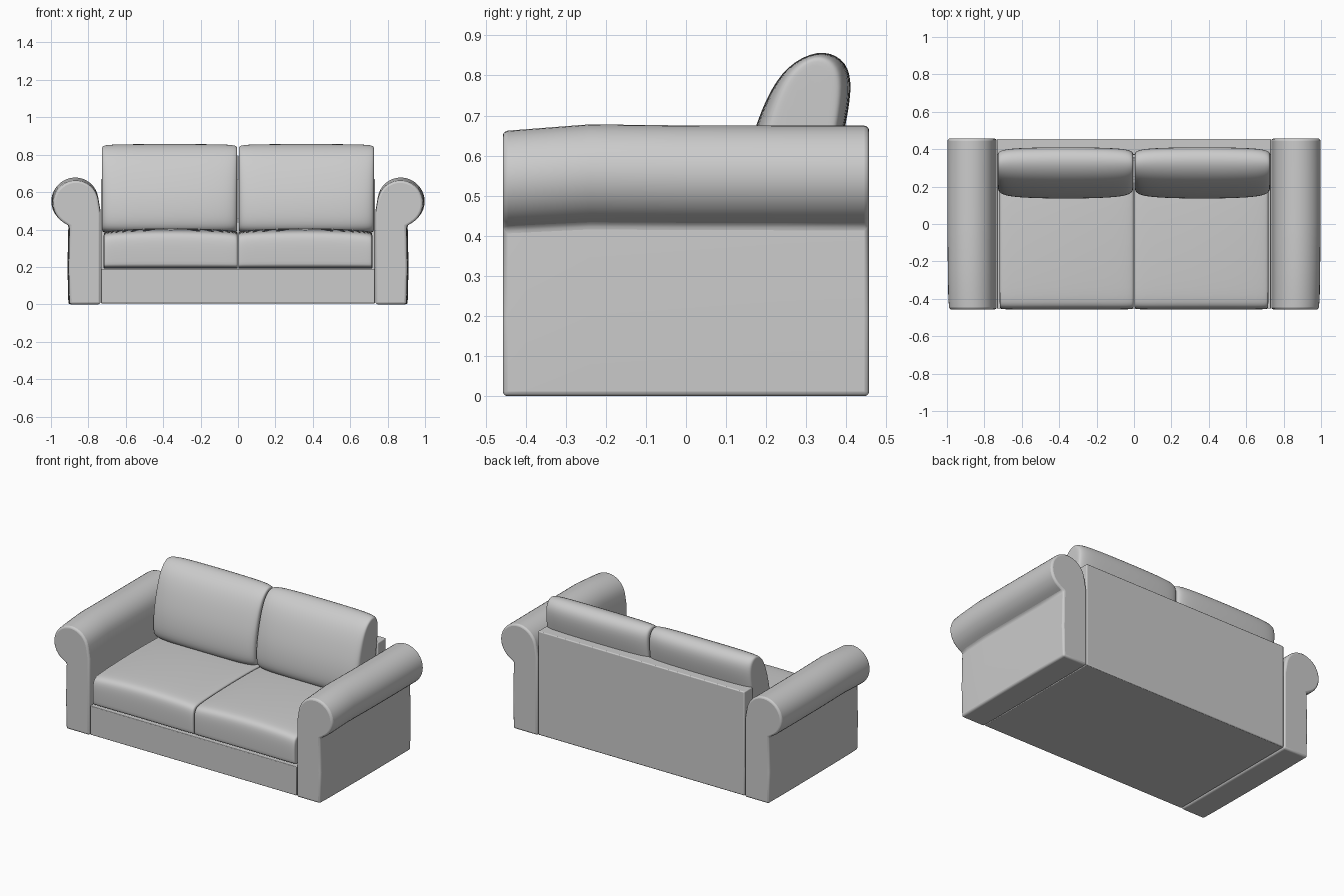
import bpy, bmesh
from math import sin, cos, radians

if "Cube" in bpy.data.objects:
    bpy.data.objects.remove(bpy.data.objects["Cube"])


def finish(name, bm):
    bmesh.ops.recalc_face_normals(bm, faces=bm.faces)
    mesh = bpy.data.meshes.new(name)
    bm.to_mesh(mesh)
    bm.free()
    ob = bpy.data.objects.new(name, mesh)
    bpy.context.collection.objects.link(ob)
    return ob


def loft(name, profile, stations, place, pivot):
    """Sweep a closed profile through (position, scale_u, scale_v) stations."""
    bm = bmesh.new()
    rings = []
    for t, su, sv in stations:
        rings.append([bm.verts.new(place(t, pivot[0] + (u - pivot[0]) * su,
                                         pivot[1] + (v - pivot[1]) * sv))
                      for u, v in profile])
    n = len(profile)
    for a, b in zip(rings, rings[1:]):
        for i in range(n):
            j = (i + 1) % n
            bm.faces.new((a[i], a[j], b[j], b[i]))
    bm.faces.new(rings[0])
    bm.faces.new(rings[-1])
    return finish(name, bm)


def box(name, lo, hi):
    bm = bmesh.new()
    bmesh.ops.create_cube(bm, size=1)
    for v in bm.verts:
        v.co = [(a + b) / 2 + c * (b - a) for a, b, c in zip(lo, hi, v.co)]
    return finish(name, bm)


def smooth(ob, bevel=0, levels=0):
    if bevel:
        m = ob.modifiers.new("Bevel", 'BEVEL')
        m.width, m.segments, m.limit_method = bevel, 3, 'ANGLE'
        m.angle_limit = radians(40)
    if levels:
        m = ob.modifiers.new("Subdivision", 'SUBSURF')
        m.levels = m.render_levels = levels
        ob.data.polygons.foreach_set("use_smooth", [True] * len(ob.data.polygons))
    else:
        bpy.ops.object.select_all(action='DESELECT')
        ob.select_set(True)
        bpy.context.view_layer.objects.active = ob
        bpy.ops.object.shade_smooth_by_angle(angle=radians(35))


# Frame: plinth and back panel
smooth(box("base", (-0.732, -0.453, 0.005), (0.732, 0.453, 0.19)), bevel=0.004)
smooth(box("back_panel", (-0.732, 0.37, 0.006), (0.732, 0.455, 0.67)), bevel=0.006)

# Rolled arms: upright wall topped by an outward scroll
roll = [(0.872 + 0.126 * cos(radians(a)), 0.553 + 0.125 * sin(radians(a)))
        for a in range(-60, 171, 10)]
arm = [(0.735, 0), (0.907, 0), (0.912, 0.2), (0.907, 0.428)] + roll + [(0.735, 0.5)]
arm_stations = [(-0.457, 0.96, 0.975), (-0.40, 0.98, 0.982), (-0.24, 0.99, 1.0),
                (0.0, 1, 0.996), (0.25, 1, 0.995), (0.457, 0.995, 0.995)]

# Soft cushion sections (y, z) and their shaping along x
seat = [(-0.452, 0.19), (-0.455, 0.205), (-0.458, 0.29), (-0.455, 0.36),
        (-0.435, 0.388), (-0.38, 0.398), (-0.1, 0.408), (0.25, 0.405),
        (0.36, 0.38), (0.37, 0.21), (0.365, 0.19)]
seat_stations = [(0.002, 0.90, 0.80), (0.002, 0.985, 0.90), (0.010, 0.995, 0.93),
                 (0.05, 1, 0.96), (0.18, 1, 0.99), (0.36, 1, 1.01), (0.54, 1, 0.99),
                 (0.67, 1, 0.95), (0.708, 0.995, 0.92), (0.718, 0.985, 0.89),
                 (0.718, 0.90, 0.80)]
back = [(0.35, 0.375), (0.19, 0.378), (0.145, 0.40), (0.132, 0.46), (0.143, 0.57),
        (0.172, 0.67), (0.203, 0.75), (0.25, 0.825), (0.33, 0.866), (0.392, 0.845),
        (0.417, 0.79), (0.40, 0.68), (0.375, 0.58), (0.37, 0.42)]
back_stations = [(0.004, 0.5, 0.85), (0.004, 0.72, 0.94), (0.014, 0.82, 0.97),
                 (0.05, 0.92, 0.99), (0.15, 0.98, 1), (0.365, 1.01, 1),
                 (0.58, 0.98, 1), (0.68, 0.92, 0.99), (0.717, 0.82, 0.97),
                 (0.728, 0.72, 0.94), (0.728, 0.5, 0.85)]

for side, s in (("right", 1), ("left", -1)):
    smooth(loft(side + "_arm", arm, arm_stations,
                lambda t, u, v: (s * u, t, v), (0.735, 0)), bevel=0.012)
    smooth(loft(side + "_seat_cushion", seat, seat_stations,
                lambda t, u, v: (s * t, u, v), (-0.04, 0.19)), levels=2)
    smooth(loft(side + "_back_cushion", back, back_stations,
                lambda t, u, v: (s * t, u, v), (0.30, 0.61)), levels=2)
